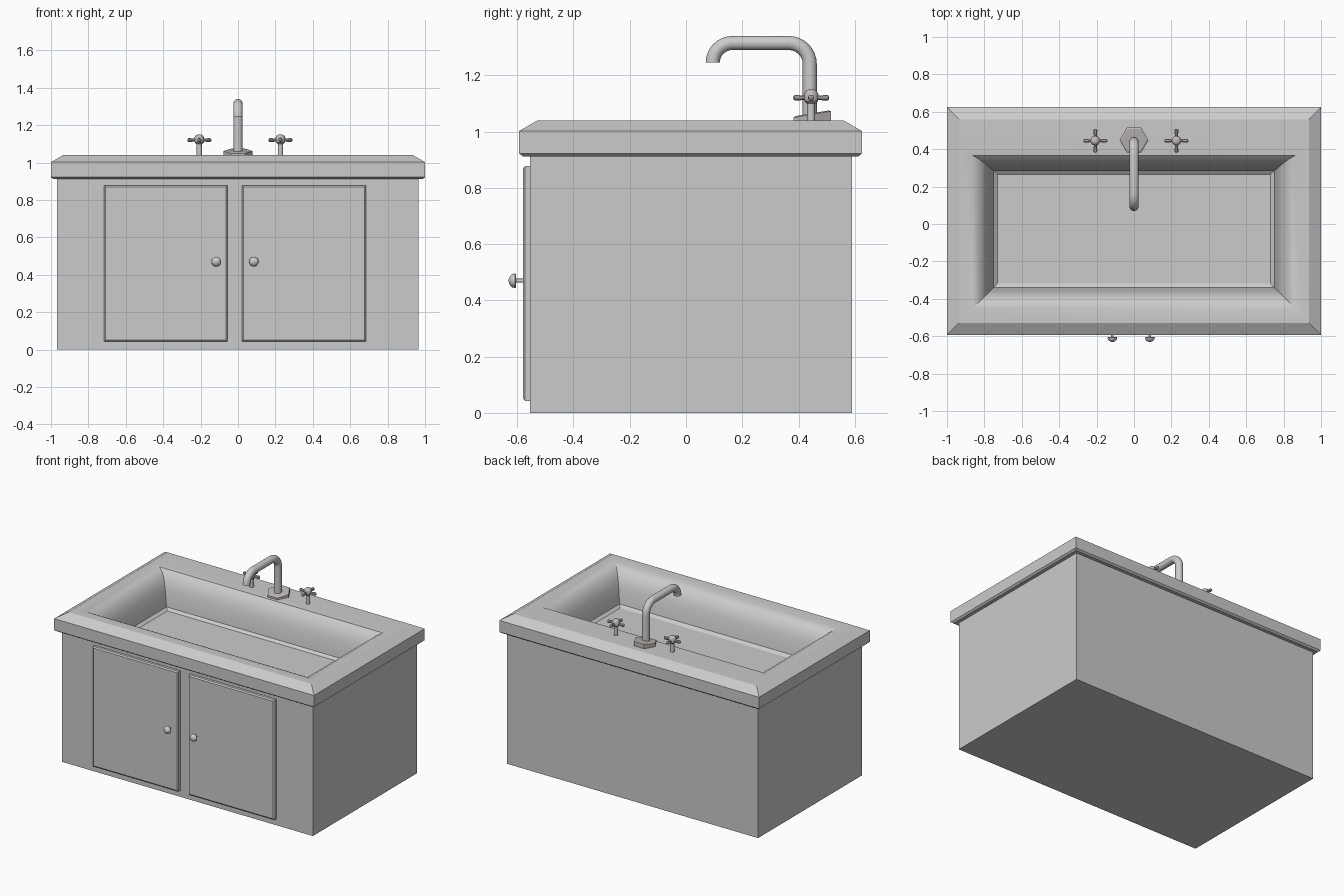
import bpy, bmesh
from math import pi, cos, sin
from mathutils import Vector, Matrix

if "Cube" in bpy.data.objects:
    bpy.data.objects.remove(bpy.data.objects["Cube"])

metal = bpy.data.materials.new("handle_metal")
metal.diffuse_color = (0.53, 0.49, 0.49, 1)
metal.use_nodes = True
metal.node_tree.nodes["Principled BSDF"].inputs["Base Color"].default_value = metal.diffuse_color

def finish(name, bm, smooth=None, mat=None):
    bmesh.ops.recalc_face_normals(bm, faces=bm.faces)
    me = bpy.data.meshes.new(name)
    bm.to_mesh(me)
    bm.free()
    ob = bpy.data.objects.new(name, me)
    bpy.context.collection.objects.link(ob)
    if mat:
        me.materials.append(mat)
    if smooth:
        bpy.ops.object.select_all(action='DESELECT')
        ob.select_set(True)
        bpy.context.view_layer.objects.active = ob
        bpy.ops.object.shade_smooth_by_angle(angle=smooth)
    return ob

def loft(bm, rings, cap_start=True, cap_end=True):
    vs = [[bm.verts.new(p) for p in r] for r in rings]
    n = len(vs[0])
    for a, b in zip(vs, vs[1:]):
        for i in range(n):
            j = (i + 1) % n
            bm.faces.new((a[i], a[j], b[j], b[i]))
    if cap_start:
        bm.faces.new(vs[0])
    if cap_end:
        bm.faces.new(vs[-1])

def rect(x0, x1, y0, y1, z):
    return [(x0, y0, z), (x1, y0, z), (x1, y1, z), (x0, y1, z)]

def lathe(bm, profile, origin, axis, sides):
    # profile points are (radius, distance along axis)
    rot = Vector((0, 0, 1)).rotation_difference(Vector(axis)).to_matrix()
    loft(bm, [[Vector(origin) + rot @ Vector((r * cos(2 * pi * i / sides),
               r * sin(2 * pi * i / sides), h)) for i in range(sides)]
              for r, h in profile])

# Cabinet box, open at the top under the basin
bm = bmesh.new()
loft(bm, [rect(-.968, .965, -.555, .59, z) for z in (0, .925)], cap_end=False)
finish("cabinet", bm)

# Counter and basin: half-width, front y, back y, height
bm = bmesh.new()
loft(bm, [rect(-hx, hx, y0, y1, z) for hx, y0, y1, z in [
    (.955, -.545, .58, .912), (.988, -.58, .613, .912), (1, -.593, .625, .922),
    (1, -.593, .625, 1.002), (.935, -.528, .56, 1.04),
    (.90, -.49, .40, 1.04), (.86, -.45, .365, 1.034), (.825, -.415, .345, 1.015),
    (.795, -.385, .322, .98), (.775, -.365, .305, .93), (.76, -.35, .292, .87),
    (.75, -.34, .285, .815), (.73, -.317, .265, .80)]], cap_start=False)
finish("counter_basin", bm, smooth=0.5)

# Doors with chamfered fronts, and round knobs
for side, x0, x1, kx in (("left", -.716, -.056, -.116), ("right", .022, .684, .085)):
    bm = bmesh.new()
    loft(bm, [[(x0 + d, y, .043 + d), (x1 - d, y, .043 + d),
               (x1 - d, y, .878 - d), (x0 + d, y, .878 - d)]
              for d, y in ((0, -.55), (0, -.572), (.008, -.579))])
    finish(side + "_door", bm)
    bm = bmesh.new()
    lathe(bm, [(.007, 0), (.007, .028), (.023, .028), (.026, .032), (.024, .041),
               (.018, .048), (.010, .053), (.002, .055)],
          (kx, -.576, .47), (0, -1, 0), 20)
    finish(side + "_knob", bm, smooth=0.7)

# Hexagonal spout base with a sloping top
bm = bmesh.new()
hexa = [(.077 * cos(i * pi / 3), .448 + .077 * sin(i * pi / 3)) for i in range(6)]
loft(bm, [[(x, y, 1.03) for x, y in hexa],
          [(x, y, 1.061 + .17 * (y - .448)) for x, y in hexa],
          [(x * .88, .448 + (y - .448) * .88, 1.065 + .15 * (y - .448)) for x, y in hexa]])
finish("spout_base", bm, mat=metal)

# Bent spout: tube swept along a path in the YZ plane
path = [(.44, 1.04, 0)]
path += [(.365 + .075 * cos(a), 1.24 + .075 * sin(a), a)
         for a in [i * pi / 16 for i in range(9)]]
path += [(.165 + .07 * cos(a), 1.245 + .07 * sin(a), a)
         for a in [pi / 2 + i * pi / 16 for i in range(9)]]
bm = bmesh.new()
loft(bm, [[(.025 * cos(t), y + .025 * sin(t) * cos(a), z + .025 * sin(t) * sin(a))
           for t in [2 * pi * k / 20 for k in range(20)]] for y, z, a in path])
finish("spout", bm, smooth=0.7)

# Cross handles on posts
for side, x in (("left", -.207), ("right", .227)):
    bm = bmesh.new()
    lathe(bm, [(.014, 1.03), (.014, 1.105)], (x, .445, 0), (0, 0, 1), 16)
    finish(side + "_handle_post", bm, smooth=0.7)
    bm = bmesh.new()
    lathe(bm, [(.016, 1.10), (.024, 1.108), (.026, 1.132), (.020, 1.144), (.010, 1.150)],
          (x, .445, 0), (0, 0, 1), 12)
    for d in ((1, 0, 0), (-1, 0, 0), (0, 1, 0), (0, -1, 0)):
        lathe(bm, [(.008, .01), (.008, .03), (.011, .05), (.010, .059), (.004, .064)],
              (x, .445, 1.12), d, 10)
    finish(side + "_cross_handle", bm, smooth=0.6, mat=metal)
